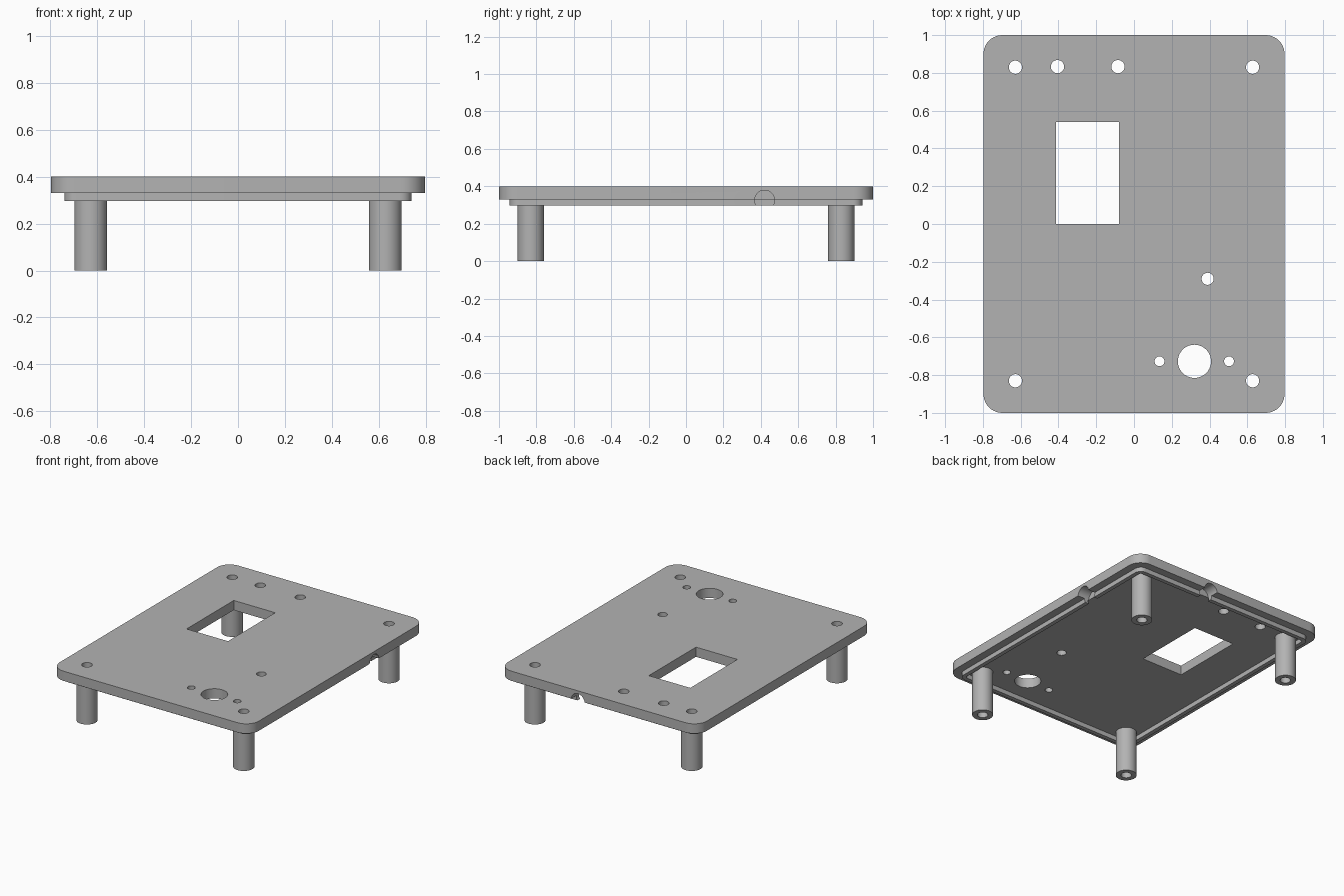
import bpy
import bmesh
from math import cos, sin, pi
from mathutils import Matrix, Vector

cube = bpy.data.objects.get("Cube")
if cube:
    bpy.data.objects.remove(cube, do_unlink=True)

grey = bpy.data.materials.new("plain grey")
grey.use_nodes = True
grey.diffuse_color = (0.45, 0.45, 0.45, 1)
grey.node_tree.nodes["Principled BSDF"].inputs["Base Color"].default_value = grey.diffuse_color

PLATE_BOTTOM, PLATE_TOP, RIM_BOTTOM = 0.33, 0.40, 0.297
RIM_INNER = 0.71
LEG_X, LEG_Y = 0.628, 0.83
HOLE_R = 0.035


def rounded_rect(hx, hy, r, steps=10):
    """Outline of a rectangle with rounded corners."""
    pts = []
    for i, (sx, sy) in enumerate([(1, 1), (-1, 1), (-1, -1), (1, -1)]):
        for k in range(steps + 1):
            a = (i + k / steps) * pi / 2
            pts.append((sx * (hx - r) + r * cos(a), sy * (hy - r) + r * sin(a)))
    return pts


def circle(x, y, r, n=40):
    return [(x + r * cos(2 * pi * k / n), y + r * sin(2 * pi * k / n)) for k in range(n)]


def add_prism(bm, outline, z0, z1, inner=None, matrix=Matrix()):
    """Extrude an outline; an inner outline of equal count makes it a tube."""
    def ring(pts, z):
        return [bm.verts.new(matrix @ Vector((x, y, z))) for x, y in pts]

    loops = [ring(outline, z0), ring(outline, z1)]
    if inner:
        loops += [ring(inner, z1), ring(inner, z0), loops[0]]
    else:
        bm.faces.new(loops[0][::-1])
        bm.faces.new(loops[1])
    n = len(outline)
    for a, b in zip(loops, loops[1:]):
        for k in range(n):
            j = (k + 1) % n
            bm.faces.new((a[k], a[j], b[j], b[k]))


def make_object(name, bm):
    bmesh.ops.recalc_face_normals(bm, faces=bm.faces)
    mesh = bpy.data.meshes.new(name)
    bm.to_mesh(mesh)
    bm.free()
    mesh.materials.append(grey)
    obj = bpy.data.objects.new(name, mesh)
    bpy.context.collection.objects.link(obj)
    return obj


def prism(name, *args, **kw):
    bm = bmesh.new()
    add_prism(bm, *args, **kw)
    return make_object(name, bm)


def carve(obj, cutter):
    mod = obj.modifiers.new("cut", "BOOLEAN")
    mod.operation = "DIFFERENCE"
    mod.solver = "EXACT"
    mod.object = cutter
    depsgraph = bpy.context.evaluated_depsgraph_get()
    mesh = bpy.data.meshes.new_from_object(obj.evaluated_get(depsgraph))
    obj.modifiers.clear()
    obj.data = mesh


# Plate and the raised rim beneath it
plate = prism("top_plate", rounded_rect(0.797, 1.0, 0.1), PLATE_BOTTOM, PLATE_TOP)
rim = prism("underside_rim", rounded_rect(0.74, 0.943, 0.05), RIM_BOTTOM, PLATE_BOTTOM,
            inner=rounded_rect(RIM_INNER, 0.913, 0.02))

# Hollow legs
legs = []
for side, sx in (("left", 1), ("right", -1)):
    for end, sy in (("front", -1), ("back", 1)):
        x, y = sx * LEG_X, sy * LEG_Y
        legs.append(prism(f"{end}_{side}_leg", circle(x, y, 0.07), 0, PLATE_BOTTOM,
                          inner=circle(x, y, HOLE_R)))

# Cutter for the window and round holes
holes = [(sx * LEG_X, sy * LEG_Y, HOLE_R) for sx in (1, -1) for sy in (1, -1)]
holes += [(-0.405, 0.833, HOLE_R), (-0.085, 0.833, HOLE_R), (0.39, -0.29, 0.032),
          (0.135, -0.727, 0.026), (0.503, -0.727, 0.026), (0.32, -0.727, 0.088)]
bm = bmesh.new()
for x, y, r in holes:
    add_prism(bm, circle(x, y, r), 0.2, 0.5)
add_prism(bm, [(-0.412, 0), (-0.08, 0), (-0.08, 0.54), (-0.412, 0.54)], 0.2, 0.5)
hole_cutter = make_object("hole_cutter", bm)

# Cutter for the round cable notches in the left and back edges
bm = bmesh.new()
along_x = Matrix.Translation((0, 0.42, 0.326)) @ Matrix.Rotation(pi / 2, 4, "Y")
along_y = Matrix.Translation((0.165, 0, 0.326)) @ Matrix.Rotation(-pi / 2, 4, "X")
add_prism(bm, circle(0, 0, 0.053), RIM_INNER - 0.005, 0.9, matrix=along_x)
add_prism(bm, circle(0, 0, 0.053), 0.908, 1.1, matrix=along_y)
notch_cutter = make_object("notch_cutter", bm)

carve(plate, hole_cutter)
carve(plate, notch_cutter)
carve(rim, notch_cutter)
for cutter in (hole_cutter, notch_cutter):
    bpy.data.objects.remove(cutter, do_unlink=True)

# Smooth round walls, sharp edges
bpy.ops.object.select_all(action="DESELECT")
for obj in [plate, rim] + legs:
    obj.select_set(True)
bpy.context.view_layer.objects.active = plate
bpy.ops.object.shade_smooth_by_angle(angle=pi / 6)
